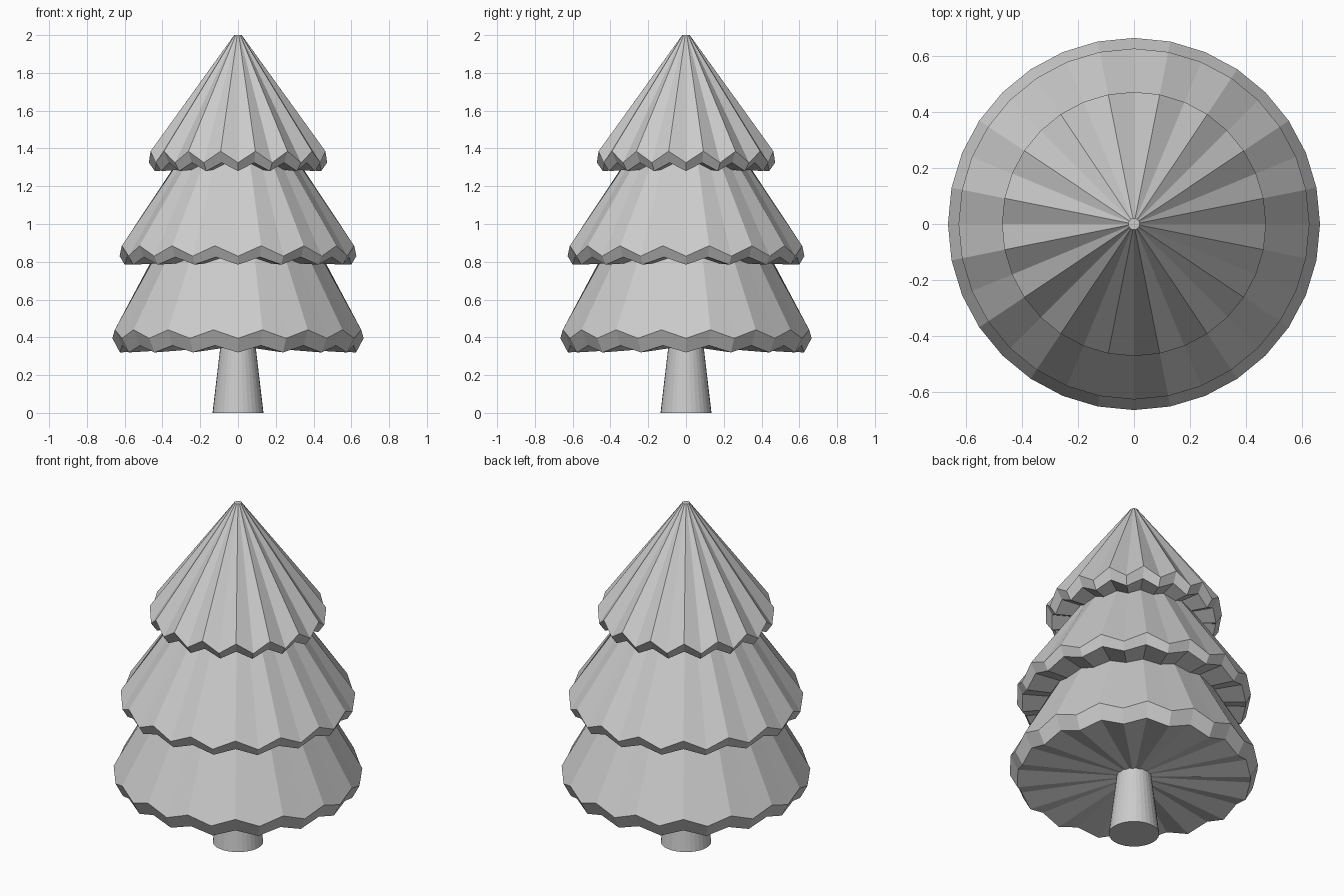
import bpy, bmesh
from math import sin, cos, pi

if "Cube" in bpy.data.objects:
    bpy.data.objects.remove(bpy.data.objects["Cube"])

N = 32  # sides; every second rim corner is raised to make the zigzag


def ring(bm, r, z_low, z_high):
    return [bm.verts.new((r * cos(2 * pi * i / N), r * sin(2 * pi * i / N),
                          z_high if i % 2 else z_low)) for i in range(N)]


def lathe(name, rings, under_z=None):
    """Stack rings from top to bottom; cap the top, and fan or cap the bottom."""
    bm = bmesh.new()
    rows = [ring(bm, *r) for r in rings]
    for a, b in zip(rows, rows[1:]):
        for i in range(N):
            j = (i + 1) % N
            bm.faces.new((a[i], b[i], b[j], a[j]))
    bm.faces.new(rows[0])
    last = rows[-1]
    if under_z is None:
        bm.faces.new(last[::-1])
    else:
        c = bm.verts.new((0, 0, under_z))
        for i in range(N):
            bm.faces.new((last[(i + 1) % N], last[i], c))
    bmesh.ops.recalc_face_normals(bm, faces=bm.faces)
    me = bpy.data.meshes.new(name)
    bm.to_mesh(me)
    bm.free()
    ob = bpy.data.objects.new(name, me)
    bpy.context.collection.objects.link(ob)
    return ob


# Trunk
lathe("trunk", [(0.09, 0.38, 0.38), (0.135, 0, 0)])

# Foliage tiers: top ring, zigzag outer rim, undercut lower rim
lathe("lower_branches", [(0.445, 0.83, 0.83), (0.665, 0.395, 0.44), (0.625, 0.32, 0.357)], 0.355)
lathe("middle_branches", [(0.32, 1.33, 1.33), (0.627, 0.83, 0.885), (0.60, 0.785, 0.825)], 0.81)
lathe("top_branches", [(0.02, 2.0, 2.0), (0.472, 1.325, 1.385), (0.44, 1.28, 1.325)], 1.31)
